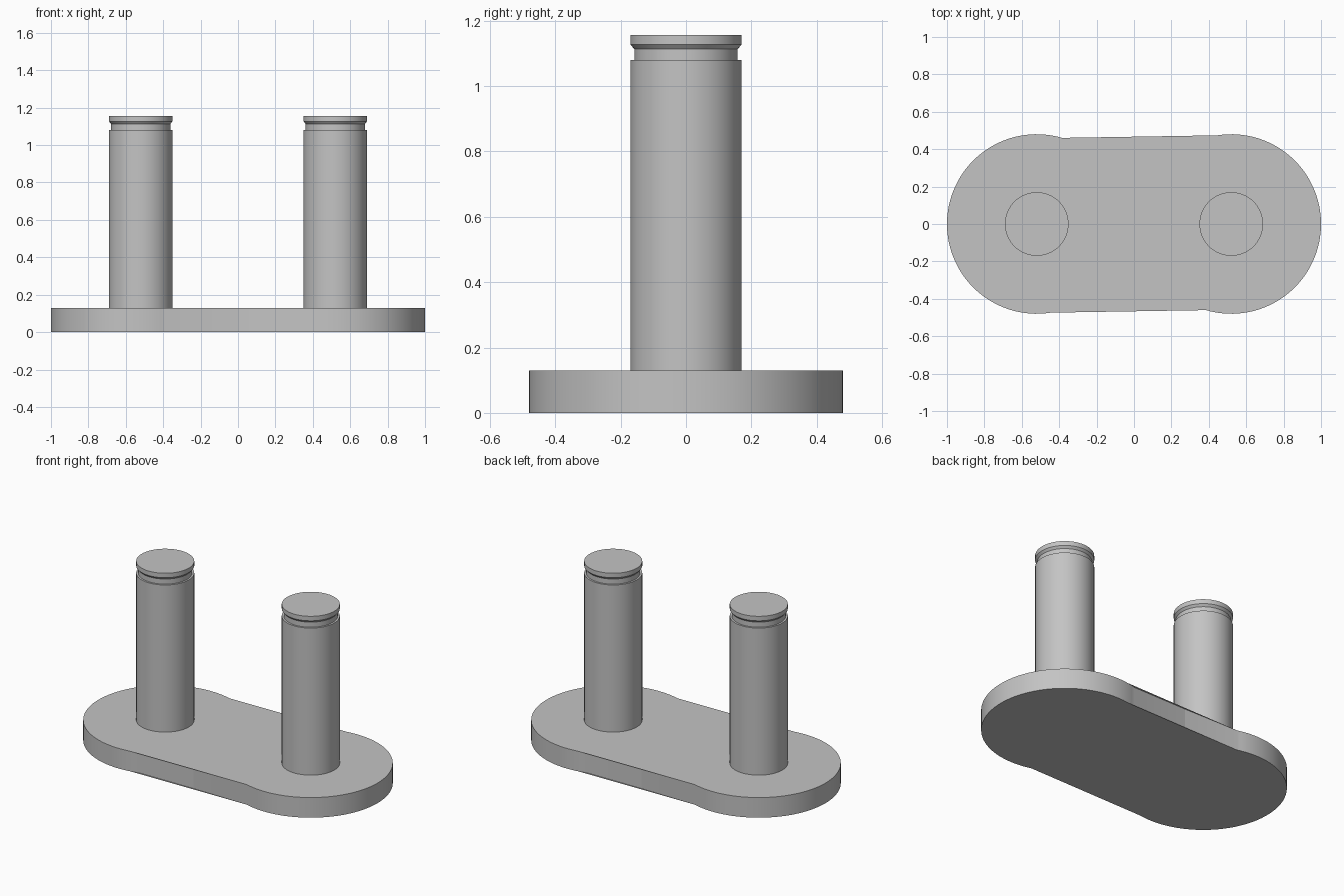
import bpy
import bmesh
from math import sin, cos, pi, atan2, hypot, radians

if "Cube" in bpy.data.objects:
    bpy.data.objects.remove(bpy.data.objects["Cube"], do_unlink=True)

PIN_X = 0.52      # pin centres
END_R = 0.48      # rounded plate ends
WAIST = 0.405     # half width at the middle
THICK = 0.13

steel = bpy.data.materials.new("steel_grey")
steel.use_nodes = True
colour = (0.55, 0.55, 0.55, 1)
steel.diffuse_color = colour
steel.node_tree.nodes["Principled BSDF"].inputs["Base Color"].default_value = colour


def stack(name, rings, x=0.0):
    """Skin a list of closed rings of points, capping both ends."""
    bm = bmesh.new()
    loops = [[bm.verts.new(p) for p in ring] for ring in rings]
    n = len(loops[0])
    for low, high in zip(loops, loops[1:]):
        for i in range(n):
            j = (i + 1) % n
            bm.faces.new((low[i], low[j], high[j], high[i]))
    bm.faces.new(loops[0][::-1])
    bm.faces.new(loops[-1])
    bmesh.ops.recalc_face_normals(bm, faces=bm.faces)
    mesh = bpy.data.meshes.new(name)
    bm.to_mesh(mesh)
    bm.free()
    mesh.materials.append(steel)
    obj = bpy.data.objects.new(name, mesh)
    obj.location.x = x
    bpy.context.collection.objects.link(obj)
    bpy.ops.object.select_all(action='DESELECT')
    obj.select_set(True)
    bpy.context.view_layer.objects.active = obj
    bpy.ops.object.shade_smooth_by_angle(angle=radians(30))
    return obj


def arc(cx, cy, r, a, b, steps):
    return [(cx + r * cos(a + (b - a) * i / steps),
             cy + r * sin(a + (b - a) * i / steps)) for i in range(steps + 1)]


# Link plate: round ends blended by tangent concave waist arcs
waist_r = (PIN_X**2 + WAIST**2 - END_R**2) / (2 * (END_R - WAIST))
waist_y = WAIST + waist_r
tangent = atan2(waist_y, -PIN_X)
right_end = arc(PIN_X, 0, END_R, -tangent, tangent, 72)
waist = arc(0, waist_y, waist_r, tangent - pi, -tangent, 24)[1:-1]
half = right_end + waist[::-1]
outline = half + [(-x, -y) for x, y in half]
stack("link_plate", [[(x, y, z) for x, y in outline] for z in (0, THICK)])

# Pins: shaft, clip groove and flared head, as (radius, height)
profile = [(0.17, 0.12), (0.17, 1.08), (0.158, 1.08),
           (0.158, 1.113), (0.17, 1.127), (0.17, 1.156)]
for name, side in (("left_pin", 1), ("right_pin", -1)):
    rings = [[(r * cos(2 * pi * i / 64), r * sin(2 * pi * i / 64), z)
              for i in range(64)] for r, z in profile]
    stack(name, rings, side * PIN_X)
